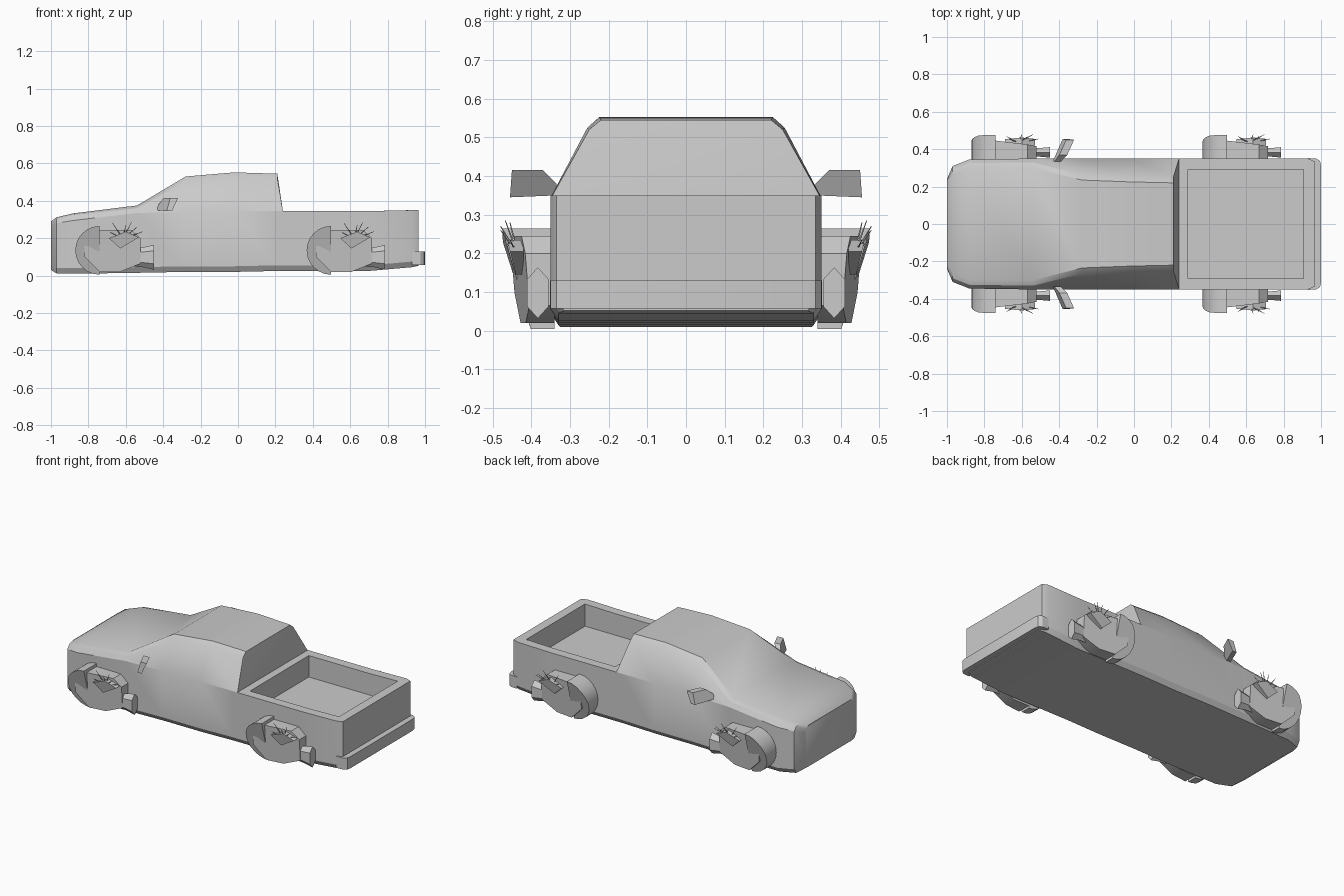
import bpy, bmesh, math
from mathutils import Vector

cube = bpy.data.objects.get("Cube")
if cube:
    bpy.data.objects.remove(cube, do_unlink=True)

grey = bpy.data.materials.new("light grey")
grey.use_nodes = True
COLOUR = (0.6, 0.6, 0.6, 1)
grey.diffuse_color = COLOUR
grey.node_tree.nodes["Principled BSDF"].inputs["Base Color"].default_value = COLOUR


def finish(name, bm, angle=28):
    bmesh.ops.recalc_face_normals(bm, faces=bm.faces)
    mesh = bpy.data.meshes.new(name)
    bm.to_mesh(mesh)
    bm.free()
    ob = bpy.data.objects.new(name, mesh)
    bpy.context.collection.objects.link(ob)
    mesh.materials.append(grey)
    bpy.ops.object.select_all(action='DESELECT')
    ob.select_set(True)
    bpy.context.view_layer.objects.active = ob
    bpy.ops.object.shade_smooth_by_angle(angle=math.radians(angle))
    return ob


def loft(rings):
    """Skin closed rings of equal length and cap both ends."""
    bm = bmesh.new()
    vs = [[bm.verts.new(p) for p in ring] for ring in rings]
    n = len(vs[0])
    for a, b in zip(vs, vs[1:]):
        for i in range(n):
            j = (i + 1) % n
            bm.faces.new((a[i], a[j], b[j], b[i]))
    bm.faces.new(vs[0])
    bm.faces.new(vs[-1])
    return bm


def mirrored_ring(x, half):
    return [(x, y, z) for y, z in half] + [(x, -y, z) for y, z in reversed(half)]


# Hood and cab: x, side width, floor, belt, shoulder (y, z), roof edge (y, z)
cab = [
    (-1.00, .24, .03, .25, .235, .275, .21, .29),
    (-.97, .31, .012, .28, .29, .303, .26, .312),
    (-.88, .345, .01, .295, .325, .325, .30, .333),
    (-.54, .35, .015, .335, .33, .36, .30, .375),
    (-.28, .35, .02, .34, .265, .505, .235, .53),
    (-.02, .35, .02, .345, .255, .525, .225, .552),
    (.21, .35, .025, .345, .25, .52, .22, .545),
    (.24, .35, .025, .345, .347, .346, .34, .347),
]
finish("cab_body", loft([
    mirrored_ring(x, [(w - .02, zb), (w, zb + .03), (w, belt), (sy, sz), (ry, rz)])
    for x, w, zb, belt, sy, sz, ry, rz in cab]))

# Cargo bed with a sunken floor
bed = [(.23, .35, .025, .345), (.70, .35, .025, .345), (.93, .35, .045, .35), (.965, .335, .052, .35)]
bm = loft([mirrored_ring(x, [(w - .02, zb), (w, zb + .03), (w, top)]) for x, w, zb, top in bed])
bm.normal_update()
bmesh.ops.recalc_face_normals(bm, faces=bm.faces)
top = [f for f in bm.faces if f.normal.z > .9]
bmesh.ops.inset_region(bm, faces=top, thickness=.058, use_even_offset=True)
wells = bmesh.ops.extrude_face_region(bm, geom=top)
for v in wells["geom"]:
    if isinstance(v, bmesh.types.BMVert):
        v.co.z = .21
bmesh.ops.delete(bm, geom=[f for f in top if f.is_valid], context='FACES')
finish("cargo_bed", bm)

# Rear bumper, rounded at the corners
bumper = [(.93, .352), (.975, .35), (.995, .335), (1.0, .31)]
outline = bumper + [(x, -y) for x, y in reversed(bumper)]
finish("rear_bumper", loft([[(x, y, z) for x, y in outline] for z in (.057, .13)]))


def side_slab(name, profile, inner, outer, shift, side, angle=28):
    """Extrude an x-z profile sideways; outer depth may vary over the face."""
    rings = [[(x + shift, side * inner, z) for x, z in profile],
             [(x + shift, side * outer(x, z), z) for x, z in profile]]
    return finish(name, loft(rings), angle)


def spike(bm, a, b, r=.004):
    a, b = Vector(a), Vector(b)
    d = b - a
    m = d.to_track_quat('Z', 'Y').to_matrix().to_4x4()
    m.translation = (a + b) / 2
    bmesh.ops.create_cone(bm, cap_ends=True, segments=4, radius1=r, radius2=r * .3,
                          depth=d.length, matrix=m)


arc = [(-.74 + .13 * math.cos(t), .135 + .13 * math.sin(t))
       for t in (math.pi * (.5 + i / 12) for i in range(13))]
hub = [(-.82, .18), (-.82, .10), (-.74, .02), (-.63, .02), (-.52, .065),
       (-.52, .20), (-.57, .245), (-.74, .245)]
block = [(-.69, .20), (-.63, .145), (-.53, .205), (-.60, .235)]
tips = [(-.67, .28), (-.57, .285), (-.60, .27), (-.51, .235), (-.68, .23), (-.54, .26)]

for side, sname in ((1, "left"), (-1, "right")):
    for shift, end in ((0, "front"), (1.237, "rear")):
        tag = f"{end}_{sname}"
        # Half-round tyre, faceted hub and axle stub
        side_slab("tyre_" + tag, arc, .34, lambda x, z: min(.475, .40 + .32 * z), shift, side)
        side_slab("hub_" + tag, hub, .34,
                  lambda x, z: .43 - .12 * (x + .68) + .08 * (z - .14), shift, side)
        stub = [[(x + shift, side * (.383 + dy * s), .098 + dz * s)
                 for dy, dz in ((-.028, .035), (0, .066), (.028, .035),
                                (.028, -.035), (0, -.066), (-.028, -.035))]
                for x, s in ((-.56, .75), (-.51, .8), (-.45, 1))]
        finish("axle_stub_" + tag, loft(stub))
        # Tilted block with thin spikes
        side_slab("hub_block_" + tag, block, .42,
                  lambda x, z: .44 + .25 * (z - .145), shift, side)
        bm = bmesh.new()
        for i, (x, z) in enumerate(tips):
            spike(bm, (-.615 + shift, side * .435, .195),
                  (x + shift, side * (.455 + .012 * (i % 3)), z))
        finish("hub_spikes_" + tag, bm)

    # Door mirror
    face = [(.335, .35), (.455, .345), (.45, .415), (.37, .415), (.335, .38)]
    rings = [[(-.40 + off + .45 * (y - .34) - lean * (.415 - z), side * y, z)
              for y, z in face] for off, lean in ((-.012, .3), (.03, .5))]
    finish("door_mirror_" + sname, loft(rings))
